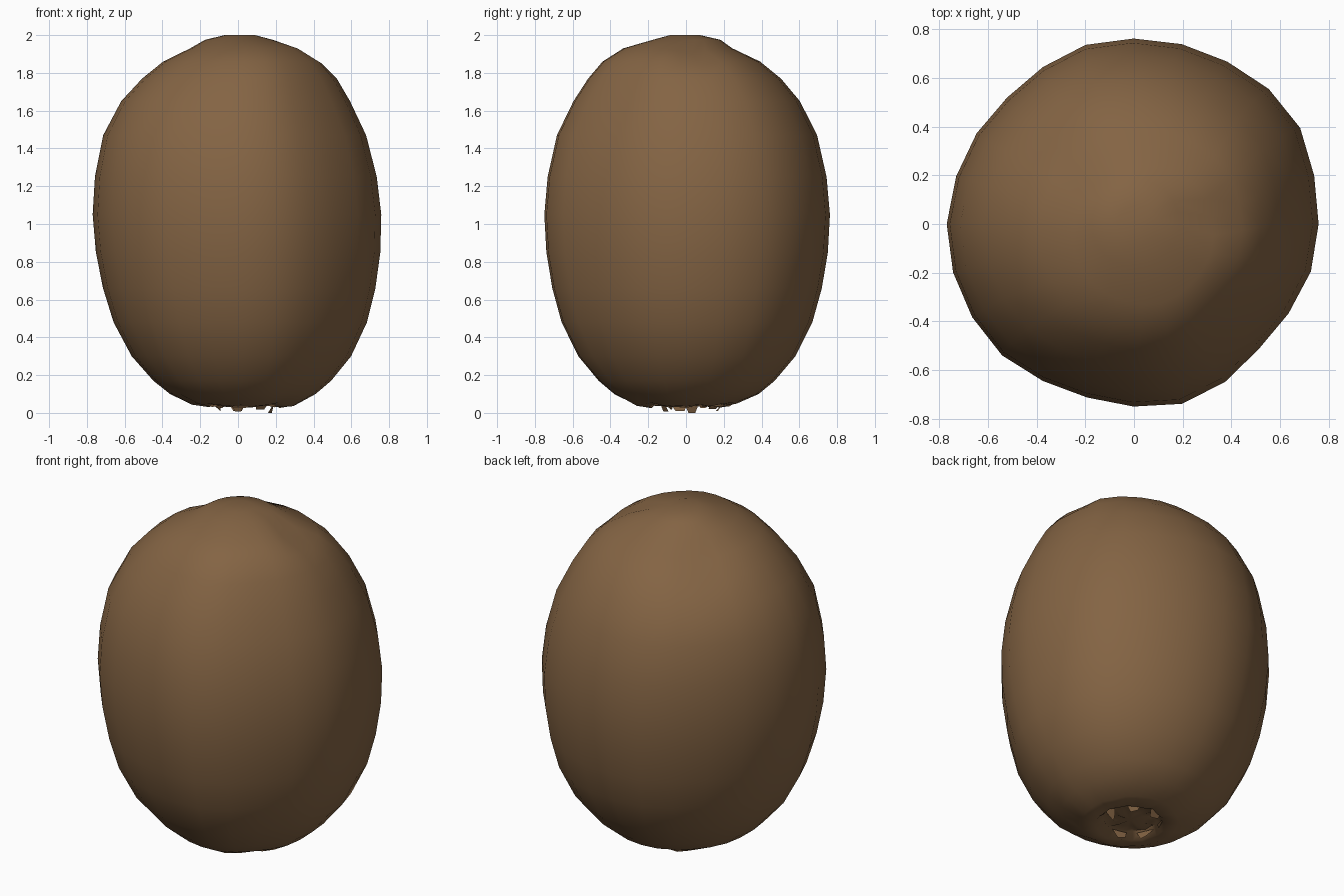
import bpy
import bmesh
import math
import random
from mathutils import Vector

random.seed(4)

default_cube = bpy.data.objects.get("Cube")
if default_cube:
    bpy.data.objects.remove(default_cube, do_unlink=True)


def make_material(name, colour):
    material = bpy.data.materials.new(name)
    material.use_nodes = True
    material.diffuse_color = colour
    shader = material.node_tree.nodes["Principled BSDF"]
    shader.inputs["Base Color"].default_value = colour
    shader.inputs["Roughness"].default_value = 0.9
    return material


def finish_object(name, bm, material, angle):
    mesh = bpy.data.meshes.new(name)
    bmesh.ops.recalc_face_normals(bm, faces=bm.faces)
    bm.to_mesh(mesh)
    bm.free()
    mesh.materials.append(material)
    obj = bpy.data.objects.new(name, mesh)
    bpy.context.collection.objects.link(obj)
    bpy.ops.object.select_all(action="DESELECT")
    obj.select_set(True)
    bpy.context.view_layer.objects.active = obj
    bpy.ops.object.shade_smooth_by_angle(angle=math.radians(angle))
    return obj


brown_skin = make_material("brown skin", (0.23, 0.127, 0.057, 1))

# Radius around the widest girth, counter-clockwise from +x
GIRTH = [.76, .768, .79, .785, .77, .765, .762, .762,
         .745, .735, .745, .755, .768, .768, .766, .764,
         .745, .738, .75, .765, .75, .727, .735, .754]
WIDEST = 0.763

# Height and radius pairs, from the recessed base to the crown
PROFILE = [(.06, .08), (.07, .15), (.035, .19), (.045, .27), (.1, .385),
           (.17, .47), (.3, .58), (.48, .67), (.66, .72), (.85, .752),
           (1.05, .763), (1.25, .745), (1.47, .695), (1.65, .605),
           (1.77, .515), (1.86, .42), (1.93, .29), (1.975, .18), (2, .08)]

# Dents in the crown: x, y, depth
DENTS = [(.37, .04, .04), (-.33, .27, .04)]


def skin_point(height, radius, index):
    """Place one point of the lopsided body."""
    angle = math.tau * index / len(GIRTH)
    # The girth is irregular in the middle and rounder near both ends
    blend = min(1, radius / 0.5)
    reach = radius * (1 + blend * (GIRTH[index] / WIDEST - 1))
    # The body leans gently, with the crown pushed to one side
    crown = max(0, height - 1.6) / 0.35
    x = reach * math.cos(angle) + 0.03 * (1 - height) + 0.07 * crown
    y = reach * math.sin(angle) - 0.05 * crown ** 2
    if height > 1.95:
        x, y = x - 0.04, y + 0.06
    if height > 1.6:
        for dent_x, dent_y, depth in DENTS:
            distance = (x - dent_x) ** 2 + (y - dent_y) ** 2
            height -= depth * math.exp(-distance / 0.008)
    return Vector((x, y, height))


def build_body():
    bm = bmesh.new()
    count = len(GIRTH)
    rings = []
    for height, radius in PROFILE:
        ring = []
        for index in range(count):
            point = skin_point(height, radius, index)
            # Ragged lip around the base scar
            if height < 0.08:
                point.z += random.uniform(-0.01, 0.01)
            ring.append(bm.verts.new(point))
        rings.append(ring)
    for lower, upper in zip(rings, rings[1:]):
        for i in range(count):
            j = (i + 1) % count
            bm.faces.new((lower[i], lower[j], upper[j], upper[i]))
    # Close both ends with a fan
    for ring in (rings[0], rings[-1]):
        centre = sum((v.co for v in ring), Vector()) / count
        tip = bm.verts.new(centre)
        for i in range(count):
            bm.faces.new((ring[i], ring[(i + 1) % count], tip))
    return finish_object("fruit_body", bm, brown_skin, 60)


def build_calyx():
    """Dry curled sepals around the scar under the fruit."""
    bm = bmesh.new()
    sepals = 7
    for i in range(sepals):
        angle = math.tau * i / sepals
        spread = random.uniform(0.25, 0.4)
        drop = 0 if i == 0 else random.uniform(0.005, 0.025)
        corners = []
        for turn, radius, height in ((-spread, .17, .06), (spread, .17, .06),
                                     (spread / 2, .15, drop),
                                     (-spread / 2, .13, drop)):
            a = angle + turn
            corners.append(bm.verts.new((radius * math.cos(a) + 0.03,
                                         radius * math.sin(a) + 0.03,
                                         height)))
        bm.faces.new(corners)
    return finish_object("base_calyx", bm, brown_skin, 30)


build_body()
build_calyx()
